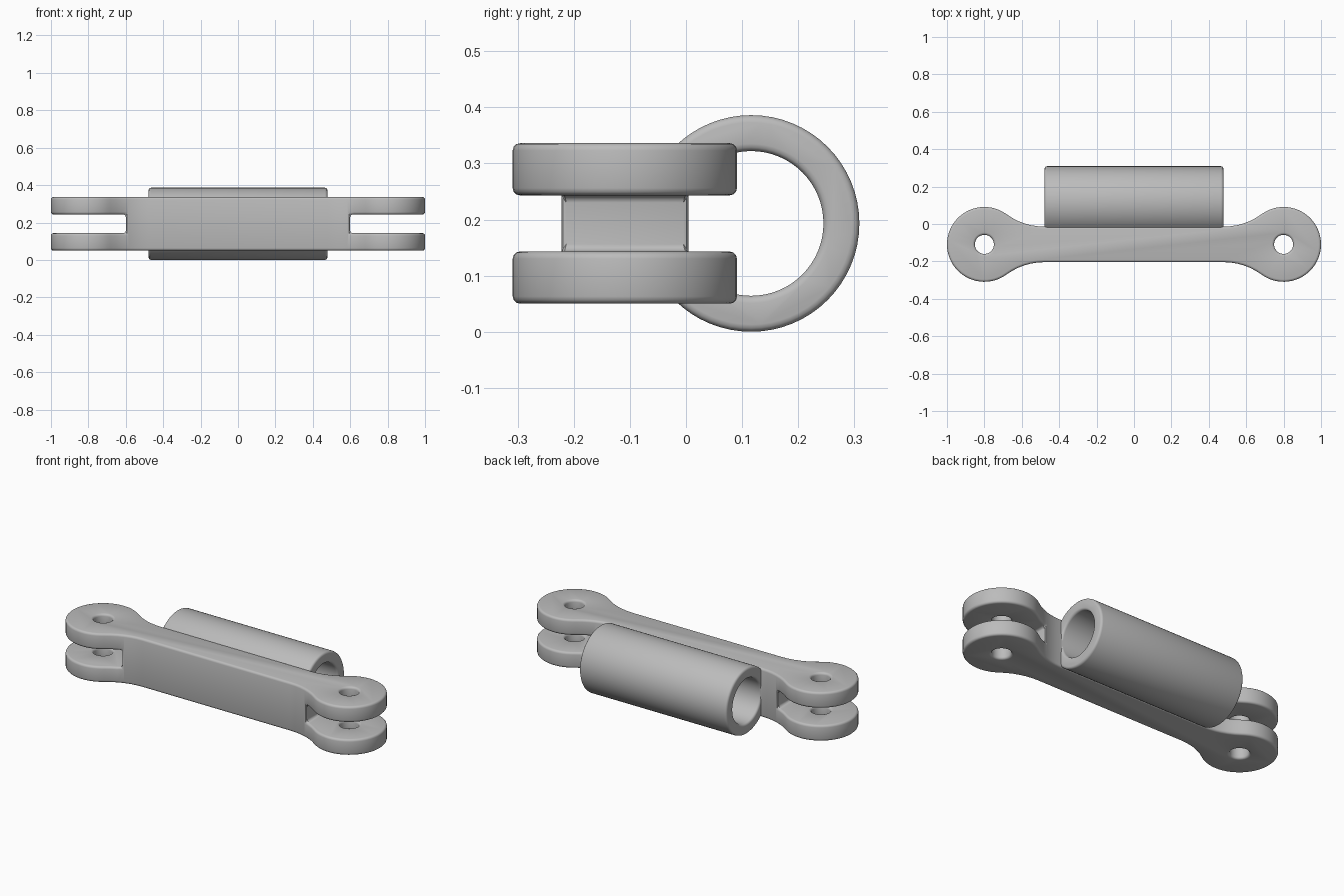
import bpy, bmesh, math
from mathutils import Matrix

if "Cube" in bpy.data.objects:
    bpy.data.objects.remove(bpy.data.objects["Cube"])

ZC, YC = 0.193, -0.109           # mid height, bar centre line
EYE_X, EYE_R, HALF_W = 0.80, 0.20, 0.095
FIL_X, FIL_R = 0.48, 0.34        # fillet between bar and eye

metal = bpy.data.materials.new("plain grey")
metal.diffuse_color = (0.5, 0.5, 0.5, 1)
metal.use_nodes = True
metal.node_tree.nodes["Principled BSDF"].inputs["Base Color"].default_value = metal.diffuse_color


def make(name, bm):
    bmesh.ops.recalc_face_normals(bm, faces=bm.faces)
    me = bpy.data.meshes.new(name)
    bm.to_mesh(me)
    bm.free()
    ob = bpy.data.objects.new(name, me)
    bpy.context.collection.objects.link(ob)
    me.materials.append(metal)
    return ob


def extrude(name, pts, vec):
    bm = bmesh.new()
    face = bm.faces.new([bm.verts.new(p) for p in pts])
    top = bmesh.ops.extrude_face_region(bm, geom=[face])["geom"]
    bmesh.ops.translate(bm, vec=vec, verts=[v for v in top if isinstance(v, bmesh.types.BMVert)])
    return make(name, bm)


def cylinder(name, r, length, loc, rot=Matrix(), sides=32):
    bm = bmesh.new()
    bmesh.ops.create_cone(bm, cap_ends=True, segments=sides, radius1=r, radius2=r,
                          depth=length, matrix=Matrix.Translation(loc) @ rot)
    return make(name, bm)


def boolean(ob, other, op):
    m = ob.modifiers.new(op.lower(), 'BOOLEAN')
    m.operation, m.object, m.solver = op, other, 'EXACT'
    other.hide_render = True
    other.hide_set(True)


def bevel(ob, width):
    m = ob.modifiers.new("rounded edges", 'BEVEL')
    m.width, m.segments, m.limit_method = width, 3, 'ANGLE'
    m.angle_limit = math.radians(35)
    m.use_clamp_overlap = False


def apply(ob):
    me = bpy.data.meshes.new_from_object(
        ob.evaluated_get(bpy.context.evaluated_depsgraph_get()))
    ob.modifiers.clear()
    ob.data = me


# dog-bone outline: quarter profile, then mirrored both ways
tan = math.asin((EYE_X - FIL_X) / (EYE_R + FIL_R))
quarter = [(FIL_X + FIL_R * math.sin(tan * i / 6),
            HALF_W + FIL_R - FIL_R * math.cos(tan * i / 6)) for i in range(7)]
start = math.pi / 2 + tan
quarter += [(EYE_X + EYE_R * math.cos(start * (1 - i / 20)),
             EYE_R * math.sin(start * (1 - i / 20))) for i in range(1, 21)]
right = quarter + [(x, -y) for x, y in reversed(quarter[:-1])]
outline = right + [(-x, y) for x, y in reversed(right)]
link = extrude("link_bar", [(x, YC + y, 0.05) for x, y in outline], (0, 0, 0.286))

# fork slots and pin holes
helpers = []
for s in (-1, 1):
    slot = [(s * 0.6, -0.5, 0.143), (s * 1.2, -0.5, 0.143),
            (s * 1.2, -0.5, 0.243), (s * 0.6, -0.5, 0.243)]
    helpers.append(extrude("slot_cutter", slot, (0, 0.8, 0)))
    helpers.append(cylinder("pin_hole_cutter", 0.051, 1, (s * EYE_X, YC, ZC)))
for h in helpers:
    boolean(link, h, 'DIFFERENCE')
bevel(link, 0.013)
apply(link)

# hollow sleeve along the back
turn = Matrix.Rotation(math.pi / 2, 4, 'Y')
sleeve = cylinder("sleeve", 0.193, 0.956, (0, 0.116, ZC), turn, 64)
bore = cylinder("bore_cutter", 0.129, 2, (0, 0.116, ZC), turn, 64)
boolean(sleeve, bore, 'DIFFERENCE')
bevel(sleeve, 0.013)
apply(sleeve)
helpers.append(bore)

# weld the sleeve to the bar
boolean(link, sleeve, 'UNION')
apply(link)
helpers.append(sleeve)
for h in helpers:
    bpy.data.objects.remove(h)

bpy.context.view_layer.objects.active = link
link.select_set(True)
bpy.ops.object.shade_smooth_by_angle(angle=math.radians(35))
